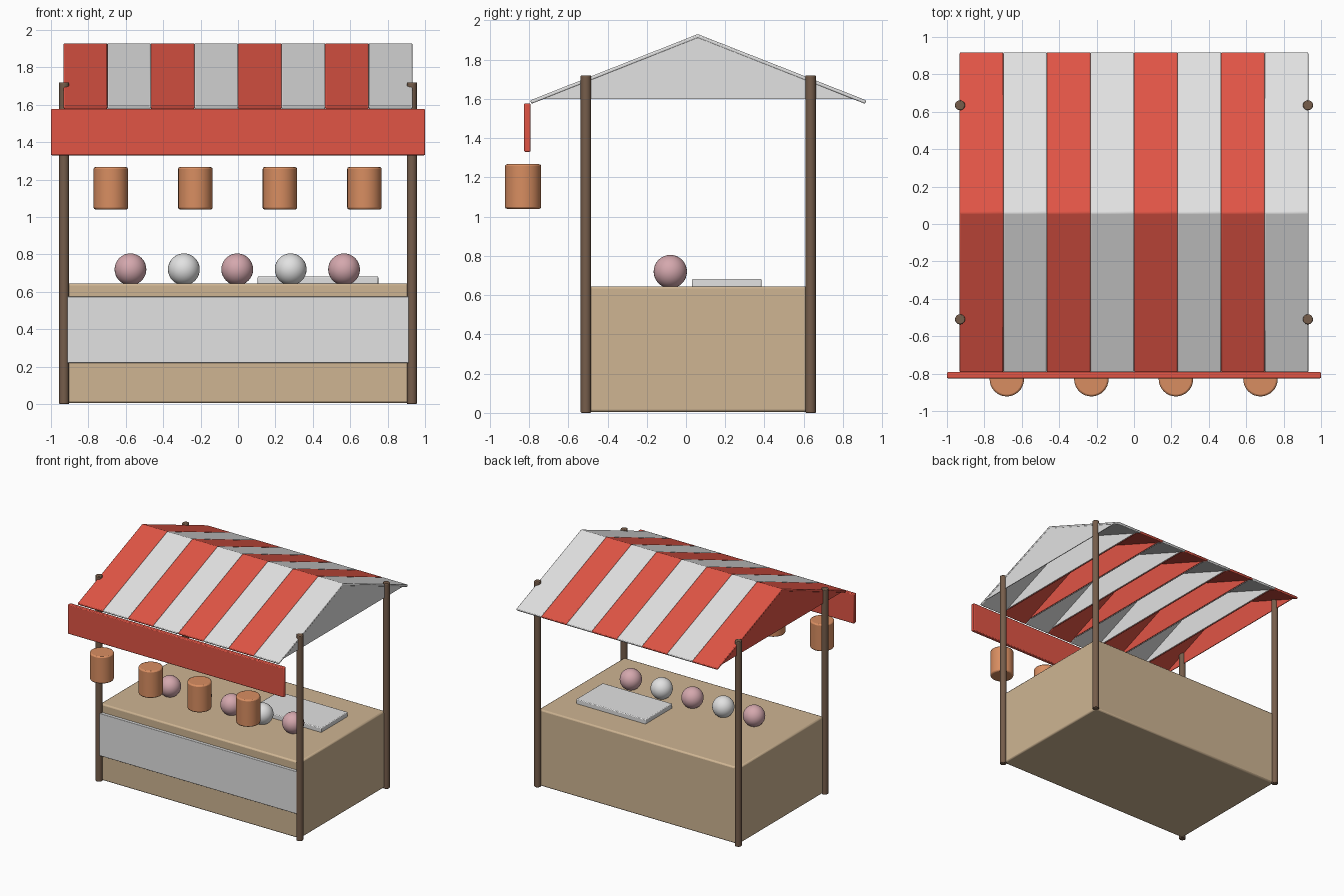
import bpy, bmesh
from mathutils import Vector

if "Cube" in bpy.data.objects:
    bpy.data.objects.remove(bpy.data.objects["Cube"], do_unlink=True)


def material(name, colour):
    m = bpy.data.materials.new(name)
    m.use_nodes = True
    m.diffuse_color = (*colour, 1)
    m.node_tree.nodes["Principled BSDF"].inputs["Base Color"].default_value = (*colour, 1)
    return m


RED = material("awning red", (0.75, 0.09, 0.06))
WHITE = material("off white", (0.76, 0.76, 0.76))
TAN = material("counter tan", (0.62, 0.46, 0.29))
BROWN = material("post brown", (0.18, 0.11, 0.07))
ORANGE = material("lantern orange", (0.69, 0.27, 0.12))
PINK = material("fruit pink", (0.66, 0.39, 0.42))


def finish(obj, name, mat, bevel=0.0, segments=2):
    obj.name = name
    obj.data.materials.append(mat)
    if bevel:
        mod = obj.modifiers.new("soft edges", "BEVEL")
        mod.width, mod.segments = bevel, segments
    bpy.ops.object.select_all(action="DESELECT")
    obj.select_set(True)
    bpy.context.view_layer.objects.active = obj
    bpy.ops.object.shade_smooth_by_angle()
    return obj


def box(name, low, high, mat, bevel=0.006):
    low, high = Vector(low), Vector(high)
    bpy.ops.mesh.primitive_cube_add(size=1, location=(low + high) / 2)
    obj = bpy.context.object
    for v in obj.data.vertices:
        v.co *= high - low
    return finish(obj, name, mat, bevel)


def cylinder(name, x, y, z0, z1, radius, mat, bevel, sides=32):
    bpy.ops.mesh.primitive_cylinder_add(vertices=sides, radius=radius, depth=z1 - z0,
                                        location=(x, y, (z0 + z1) / 2))
    return finish(bpy.context.object, name, mat, bevel)


def prism(name, profile, x0, x1, mat, bevel=0.0):
    """Extrude a (y, z) profile along x."""
    bm = bmesh.new()
    face = bm.faces.new([bm.verts.new((x0, y, z)) for y, z in profile])
    ext = bmesh.ops.extrude_face_region(bm, geom=[face])
    moved = [g for g in ext["geom"] if isinstance(g, bmesh.types.BMVert)]
    bmesh.ops.translate(bm, vec=(x1 - x0, 0, 0), verts=moved)
    bmesh.ops.recalc_face_normals(bm, faces=bm.faces)
    mesh = bpy.data.meshes.new(name)
    bm.to_mesh(mesh)
    bm.free()
    obj = bpy.data.objects.new(name, mesh)
    bpy.context.collection.objects.link(obj)
    return finish(obj, name, mat, bevel)


# Counter with front panel
box("counter", (-0.925, -0.505, 0.005), (0.925, 0.63, 0.645), TAN, 0.012)
box("front_panel", (-0.92, -0.53, 0.22), (0.92, -0.49, 0.575), WHITE, 0.003)

# Corner posts
for side, x in (("right", -0.93), ("left", 0.93)):
    for end, y in (("front", -0.51), ("back", 0.635)):
        cylinder(f"{end}_{side}_post", x, y, 0, 1.72, 0.027, BROWN, 0.005, 20)

# Striped roof: hollow gabled strips side by side
COUNT, HALF = 8, 0.932
slab = [(-0.795, 1.592), (0.06, 1.93), (0.92, 1.592),
        (0.912, 1.575), (0.06, 1.91), (-0.787, 1.575)]
gable = [(-0.73, 1.6), (0.06, 1.915), (0.85, 1.6)]
width = 2 * HALF / COUNT
for i in range(COUNT):
    mat = WHITE if i % 2 else RED
    x0 = -HALF + i * width
    x1 = x0 + width
    prism(f"roof_strip_{i + 1}", slab, x0, x1, mat, 0.006)
    prism(f"roof_gable_right_{i + 1}", gable, x0 + 0.002, x0 + 0.008, mat)
    prism(f"roof_gable_left_{i + 1}", gable, x1 - 0.008, x1 - 0.002, mat)

# Front valance board
box("valance", (-1, -0.825, 1.33), (1, -0.792, 1.577), RED)

# Hanging lanterns
for i in range(4):
    cylinder(f"lantern_{i + 1}", -0.68 + i * 0.452, -0.83, 1.04, 1.267, 0.092, ORANGE, 0.01)

# Round goods and tray on the counter
for i in range(5):
    bpy.ops.mesh.primitive_uv_sphere_add(segments=32, ring_count=16, radius=0.085,
                                         location=(-0.575 + i * 0.2855, -0.08, 0.72))
    finish(bpy.context.object, f"fruit_{i + 1}", WHITE if i % 2 else PINK)
box("tray", (0.105, 0.03, 0.64), (0.75, 0.385, 0.682), WHITE)
